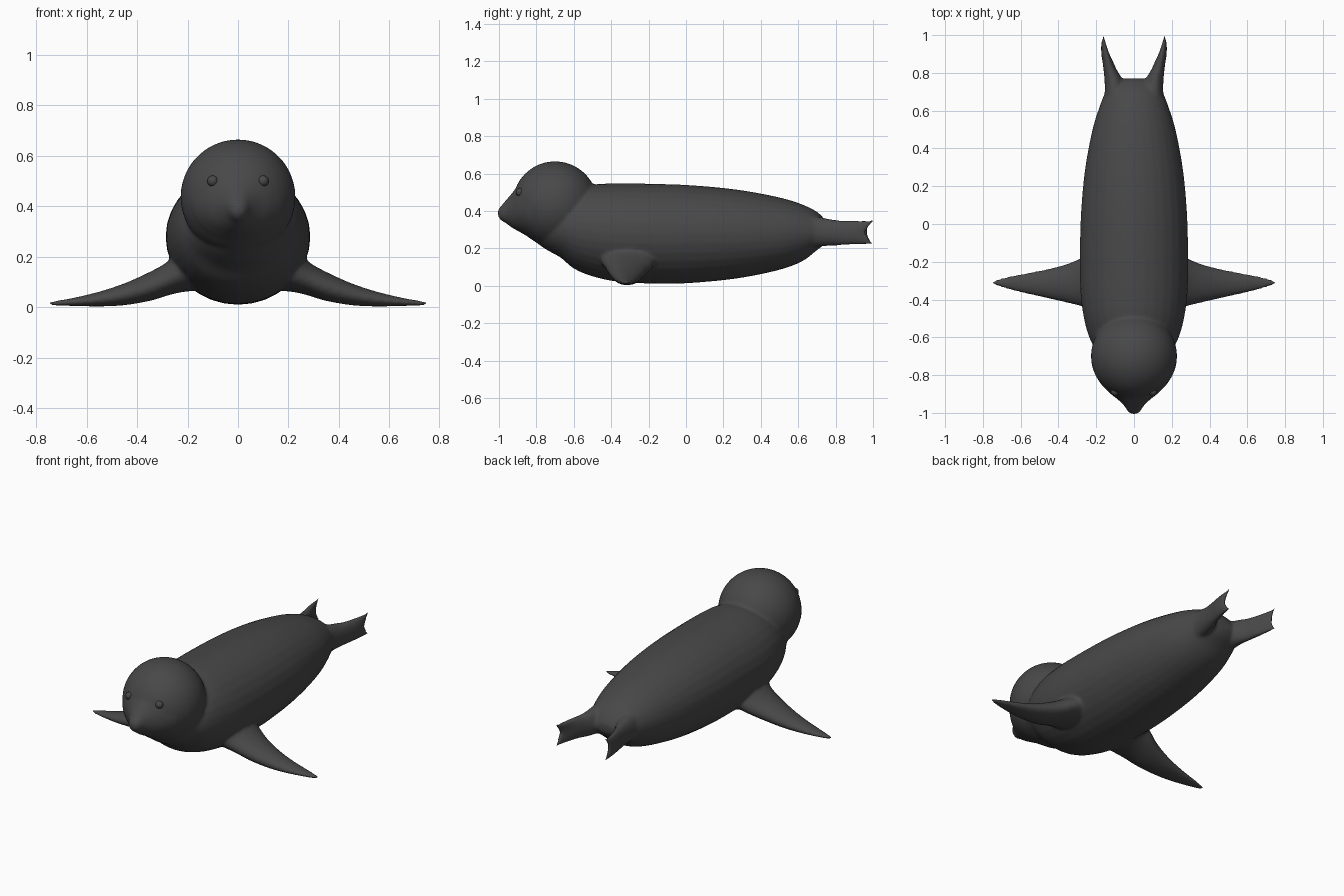
import bpy, bmesh, math
from mathutils import Vector

grey = bpy.data.materials.new("dark_grey_skin")
grey.diffuse_color = (0.065, 0.065, 0.065, 1)

SEG = 32      # sides of each cross-section
STEPS = 5     # rings between two stations


def spline(stations):
    """Catmull-Rom rings through the stations."""
    p = [Vector(s) for s in stations]
    p = [2 * p[0] - p[1]] + p + [2 * p[-1] - p[-2]]
    rings = []
    for i in range(1, len(p) - 2):
        a, b, c, d = p[i - 1:i + 3]
        for k in range(STEPS):
            t = k / STEPS
            rings.append(0.5 * (2 * b + (c - a) * t + (2 * a - 5 * b + 4 * c - d) * t * t
                                + (3 * b - a - 3 * c + d) * t ** 3))
    return rings + [p[-2]]


def loft(bm, stations, along_x=False, side=1):
    """Skin egg-shaped sections: (position, side min, side max, bottom, top, widest z)."""
    rings = []
    for s, u0, u1, z0, z1, zm in spline(stations):
        ring = []
        for k in range(SEG):
            a = 2 * math.pi * k / SEG
            u = (u0 + u1) / 2 + (u1 - u0) / 2 * math.cos(a)
            z = zm + math.sin(a) * ((z1 - zm) if math.sin(a) > 0 else (zm - z0))
            x, y = (s, u) if along_x else (u, s)
            ring.append(bm.verts.new((x * side, y, z)))
        rings.append(ring)
    faces = [bm.faces.new(rings[0]), bm.faces.new(rings[-1][::-1])]
    for r, q in zip(rings, rings[1:]):
        for k in range(SEG):
            n = (k + 1) % SEG
            faces.append(bm.faces.new((r[k], q[k], q[n], r[n])))
    bmesh.ops.recalc_face_normals(bm, faces=faces)
    return [v for r in rings for v in r]


def symmetric(rows):
    return [(y, -w, w, z0, z1, zm) for y, w, z0, z1, zm in rows]


bm = bmesh.new()

# Torso, from throat to rump
loft(bm, symmetric([
    (-0.84, 0.07, 0.26, 0.38, 0.33), (-0.75, 0.15, 0.195, 0.42, 0.32),
    (-0.67, 0.20, 0.15, 0.46, 0.31), (-0.60, 0.237, 0.092, 0.505, 0.30),
    (-0.50, 0.265, 0.05, 0.54, 0.29), (-0.35, 0.284, 0.02, 0.547, 0.28),
    (-0.10, 0.286, 0.010, 0.543, 0.28), (0.10, 0.278, 0.02, 0.532, 0.28),
    (0.30, 0.258, 0.043, 0.51, 0.28), (0.50, 0.22, 0.085, 0.472, 0.28),
    (0.62, 0.183, 0.13, 0.435, 0.285), (0.70, 0.15, 0.19, 0.395, 0.285),
    (0.745, 0.11, 0.225, 0.35, 0.285), (0.77, 0.05, 0.26, 0.31, 0.285)]))

# Round head and pointed snout
head = bmesh.ops.create_uvsphere(bm, u_segments=40, v_segments=24, radius=0.228)
for v in head["verts"]:
    v.co += Vector((0, -0.70, 0.437))
loft(bm, symmetric([
    (-0.72, 0.19, 0.22, 0.60, 0.42), (-0.82, 0.19, 0.25, 0.59, 0.42),
    (-0.885, 0.14, 0.285, 0.55, 0.41), (-0.93, 0.085, 0.31, 0.495, 0.40),
    (-0.965, 0.05, 0.335, 0.455, 0.395), (-0.99, 0.035, 0.35, 0.425, 0.39),
    (-1.006, 0.016, 0.37, 0.408, 0.39)]))

for side in (-1, 1):
    # Front flippers, spreading to the ground
    loft(bm, [
        (0.12, -0.47, -0.13, 0.07, 0.32, 0.18), (0.22, -0.455, -0.16, 0.06, 0.235, 0.14),
        (0.28, -0.435, -0.18, 0.046, 0.18, 0.11), (0.35, -0.418, -0.21, 0.025, 0.14, 0.08),
        (0.45, -0.395, -0.237, 0.008, 0.095, 0.05), (0.55, -0.373, -0.257, 0.003, 0.062, 0.03),
        (0.65, -0.35, -0.275, 0.005, 0.038, 0.02), (0.72, -0.33, -0.293, 0.006, 0.026, 0.016),
        (0.75, -0.318, -0.305, 0.010, 0.021, 0.016)], along_x=True, side=side)
    # Hind flippers, upright blades with a notched end
    tail = loft(bm, [
        (0.60, 0.05, 0.165, 0.19, 0.38, 0.285), (0.70, 0.05, 0.155, 0.208, 0.37, 0.285),
        (0.77, 0.065, 0.157, 0.213, 0.356, 0.285), (0.83, 0.098, 0.163, 0.216, 0.35, 0.285),
        (0.91, 0.125, 0.172, 0.219, 0.35, 0.285), (0.97, 0.142, 0.174, 0.219, 0.351, 0.285),
        (1.008, 0.153, 0.173, 0.218, 0.352, 0.285)], side=side)
    for v in tail:
        blend = max(0, (v.co.y - 0.85) / 0.158)
        v.co.y -= 0.055 * blend * max(0, 1 - ((v.co.z - 0.285) / 0.066) ** 2)

mesh = bpy.data.meshes.new("seal_body")
bm.to_mesh(mesh)
bm.free()
mesh.materials.append(grey)
body = bpy.data.objects.new("seal_body", mesh)
bpy.context.collection.objects.link(body)

# Fuse the parts into one soft skin
fuse = body.modifiers.new("fuse", 'REMESH')
fuse.mode = 'VOXEL'
fuse.voxel_size = 0.009
fuse.use_smooth_shade = True
soften = body.modifiers.new("soften", 'SMOOTH')
soften.factor = 0.5
soften.iterations = 8

# Small eyes
for name, x in (("left_eye", -0.10), ("right_eye", 0.10)):
    bpy.ops.mesh.primitive_uv_sphere_add(segments=20, ring_count=12, radius=0.022,
                                         location=(x, -0.888, 0.50))
    eye = bpy.context.object
    eye.name = name
    eye.data.materials.append(grey)
    bpy.ops.object.shade_smooth()
